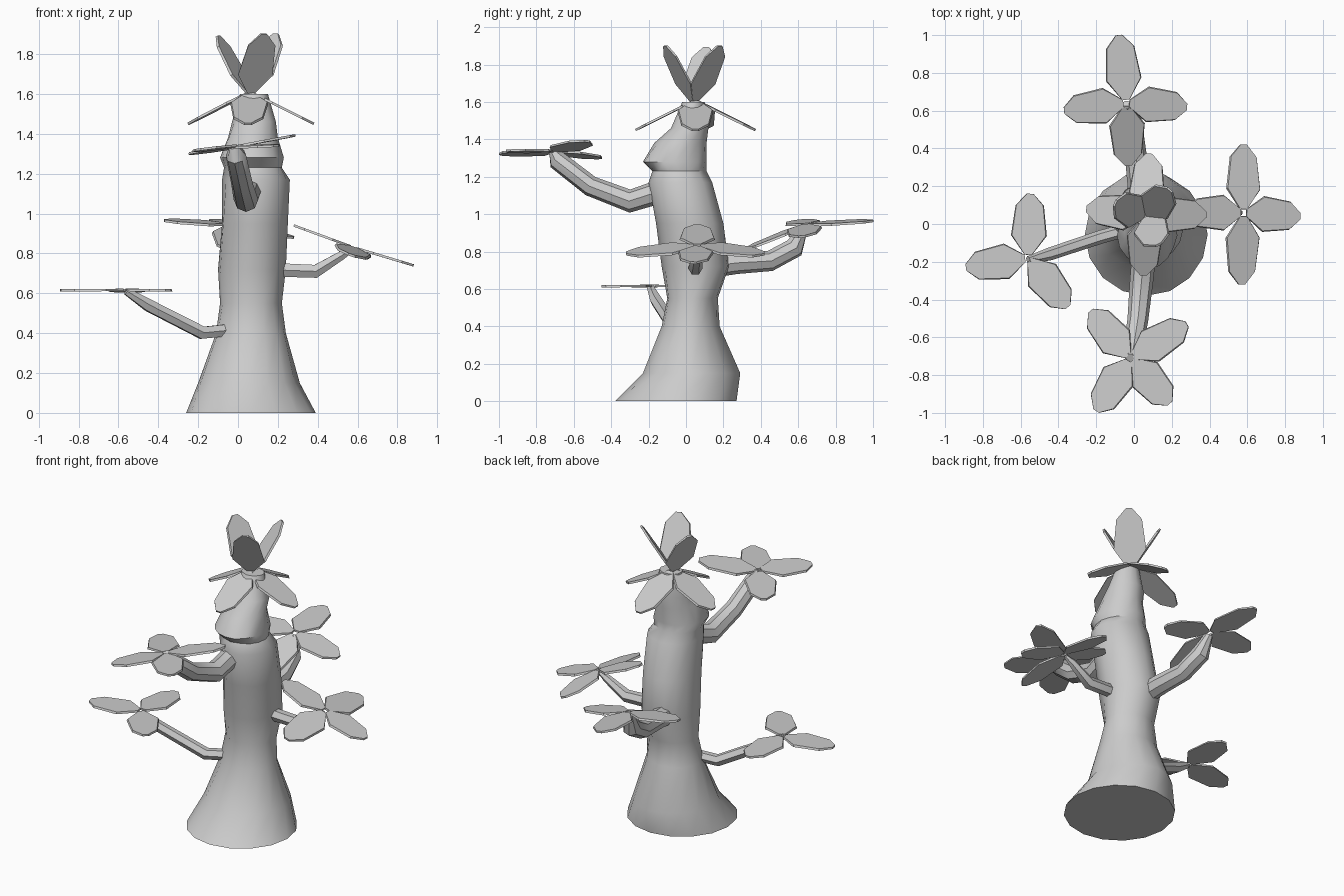
import bpy, bmesh, math, random
from mathutils import Vector

random.seed(4)
cube = bpy.data.objects.get("Cube")
if cube:
    bpy.data.objects.remove(cube)

grey = bpy.data.materials.new("plain grey")
grey.use_nodes = True
GREY = (0.6, 0.6, 0.6, 1)
grey.diffuse_color = GREY
grey.node_tree.nodes["Principled BSDF"].inputs["Base Color"].default_value = GREY


def finish(name, bm, angle):
    """Turn a bmesh into a smooth-shaded object with sharp creases."""
    bmesh.ops.recalc_face_normals(bm, faces=bm.faces)
    mesh = bpy.data.meshes.new(name)
    bm.to_mesh(mesh)
    bm.free()
    mesh.materials.append(grey)
    mesh.shade_smooth()
    mesh.set_sharp_from_angle(angle=math.radians(angle))
    obj = bpy.data.objects.new(name, mesh)
    bpy.context.collection.objects.link(obj)
    return obj


def loft(name, rings, angle):
    """Skin a list of point rings and cap both ends."""
    bm = bmesh.new()
    loops = [[bm.verts.new(p) for p in ring] for ring in rings]
    n = len(loops[0])
    for a, b in zip(loops, loops[1:]):
        for i in range(n):
            j = (i + 1) % n
            bm.faces.new((a[i], a[j], b[j], b[i]))
    bm.faces.new(loops[0])
    bm.faces.new(loops[-1])
    return finish(name, bm, angle)


# Trunk: height, then left/right and front/back limits of each section
SECTIONS = [
    (0.00, -0.26, 0.39, -0.38, 0.27), (0.15, -0.20, 0.31, -0.23, 0.29),
    (0.40, -0.11, 0.24, -0.13, 0.18), (0.55, -0.09, 0.22, -0.10, 0.17),
    (0.72, -0.10, 0.24, -0.13, 0.23), (0.95, -0.08, 0.25, -0.16, 0.20),
    (1.17, -0.08, 0.26, -0.20, 0.14), (1.23, -0.07, 0.22, -0.18, 0.11),
    (1.28, -0.09, 0.23, -0.23, 0.11), (1.38, -0.05, 0.20, -0.17, 0.11),
    (1.46, -0.03, 0.19, -0.08, 0.12), (1.60, 0.01, 0.15, -0.02, 0.10)]
SIDES = 16
rings = []
for k, (z, x0, x1, y0, y1) in enumerate(SECTIONS):
    ring = []
    for i in range(SIDES):
        a = math.tau * i / SIDES
        # Bark ripples between the four extreme points
        r = 1 if k == 0 or i % 4 == 0 else random.uniform(0.95, 1.04)
        ring.append(((x0 + x1) / 2 + (x1 - x0) / 2 * r * math.cos(a),
                     (y0 + y1) / 2 + (y1 - y0) / 2 * r * math.sin(a), z))
    rings.append(ring)
loft("trunk", rings, 35)


def branch(name, path, sides=8):
    """Bent, tapering limb; each path point is x, y, z, radius."""
    pts = [Vector(p[:3]) for p in path]
    rings = []
    for i, p in enumerate(pts):
        t = (pts[min(i + 1, len(pts) - 1)] - pts[max(i - 1, 0)]).normalized()
        side = t.cross(Vector((0, 0, 1))).normalized()
        up = side.cross(t)
        rings.append([p + path[i][3] * (side * math.cos(a) + up * math.sin(a))
                      for a in (math.tau * s / sides for s in range(sides))])
    loft(name, rings, 40)


branch("front_branch", [(0.06, -0.08, 1.14, 0.065), (0.04, -0.30, 1.07, 0.062),
                        (0.02, -0.51, 1.15, 0.055), (-0.01, -0.69, 1.29, 0.052),
                        (-0.02, -0.71, 1.335, 0.025)])
branch("back_branch", [(0.04, 0.10, 0.72, 0.065), (0.02, 0.27, 0.74, 0.06),
                       (0.00, 0.45, 0.75, 0.055), (-0.02, 0.58, 0.82, 0.055),
                       (-0.04, 0.63, 0.93, 0.025)])
branch("left_branch", [(0.12, 0.05, 0.72, 0.04), (0.39, 0.05, 0.71, 0.038),
                       (0.52, 0.06, 0.79, 0.025), (0.57, 0.06, 0.815, 0.012)], 6)
branch("right_branch", [(0.00, -0.02, 0.42, 0.035), (-0.18, -0.07, 0.402, 0.036),
                        (-0.45, -0.16, 0.54, 0.034), (-0.56, -0.19, 0.61, 0.02)], 6)

# Leaf outline: fraction of length, half width
OUTLINE = [(0.05, 0.02), (0.35, 0.095), (0.82, 0.075), (1, 0.018)]
THICK = 0.012


def leaf_cluster(name, centre, tips, normal=(0, 0, 1)):
    """Flat pointed leaves radiating from one centre to the given tips."""
    c = Vector(centre)
    for n, tip in enumerate(tips, 1):
        d = Vector(tip) - c
        side = d.cross(Vector(normal)).normalized()
        up = side.cross(d).normalized()
        outline = OUTLINE + [(f, -w) for f, w in reversed(OUTLINE)]
        layers = [[c + d * f + side * w * s + up * h for f, w in outline]
                  for h, s in ((-THICK / 2, 1), (THICK / 2, 0.94))]
        loft(f"{name}_leaf_{n}", layers, 30)


leaf_cluster("front", (-0.02, -0.71, 1.335),
             [(0.28, -0.53, 1.39), (-0.23, -0.46, 1.30),
              (0.19, -0.95, 1.34), (-0.20, -0.99, 1.32)], (-0.12, 0.05, 1))
leaf_cluster("back", (-0.04, 0.64, 0.945),
             [(-0.08, 1.0, 0.965), (0.28, 0.62, 0.88),
              (-0.37, 0.60, 0.965), (-0.03, 0.31, 0.81)], (0.1, -0.1, 1))
leaf_cluster("left", (0.58, 0.06, 0.83),
             [(0.58, 0.42, 0.79), (0.88, 0.04, 0.74),
              (0.57, -0.32, 0.79), (0.28, 0.06, 0.94)], (0.33, 0, 1))
leaf_cluster("right", (-0.56, -0.18, 0.617),
             [(-0.55, 0.16, 0.61), (-0.89, -0.23, 0.615), (-0.35, -0.44, 0.615)])
leaf_cluster("crown_low", (0.06, 0.05, 1.61),
             [(-0.25, 0.08, 1.45), (0.38, 0.05, 1.45),
              (0.05, -0.27, 1.45), (0.08, 0.37, 1.45)])
leaf_cluster("crown_high", (0.06, 0.04, 1.59),
             [(-0.10, 0.11, 1.89), (0.19, 0.18, 1.90), (0.13, -0.11, 1.90)])
